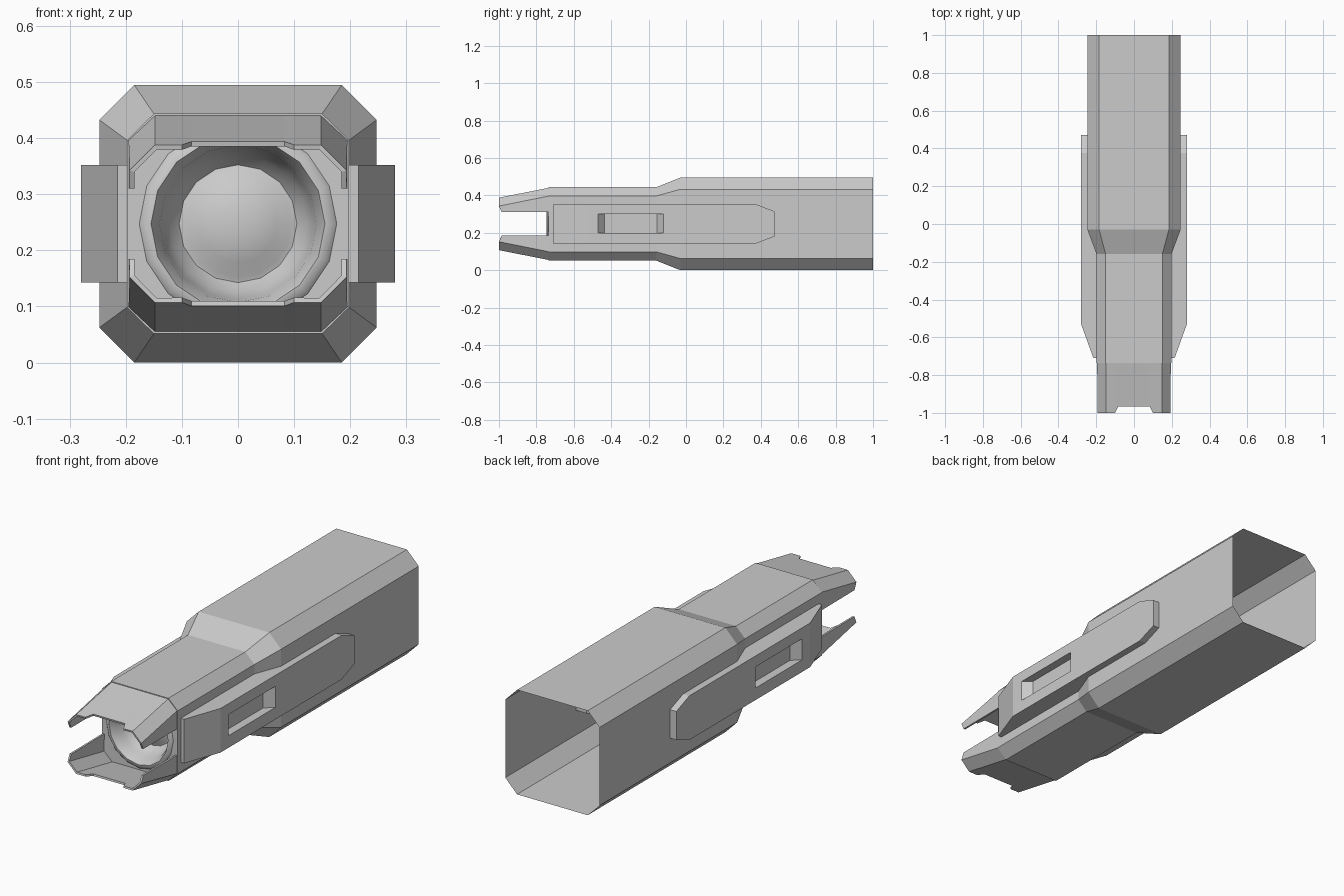
import bpy, bmesh
from math import sin, cos, pi

if "Cube" in bpy.data.objects:
    bpy.data.objects.remove(bpy.data.objects["Cube"])

ZC = 0.2475  # height of the long axis


def finish(name, bm, recalc=True):
    if recalc:
        bmesh.ops.recalc_face_normals(bm, faces=bm.faces)
    me = bpy.data.meshes.new(name)
    bm.to_mesh(me)
    bm.free()
    ob = bpy.data.objects.new(name, me)
    bpy.context.collection.objects.link(ob)
    return ob


def loft(bm, rings):
    """Join equal-length closed rings of points with quads."""
    rows = [[bm.verts.new(p) for p in ring] for ring in rings]
    for a, b in zip(rows, rows[1:]):
        n = len(a)
        for i in range(n):
            j = (i + 1) % n
            bm.faces.new((a[i], a[j], b[j], b[i]))
    return rows


def octagon(y, w, h, cx, cz):
    """Chamfered rectangle around the axis: half sizes w, h and corner points cx, cz."""
    pts = [(w, cz), (cx, h), (-cx, h), (-w, cz), (-w, -cz), (-cx, -h), (cx, -h), (w, -cz)]
    return [(x, y, ZC + z) for x, z in pts]


def circle(y, r, n=16):
    return [(r * cos(2 * pi * i / n), y, ZC + r * sin(2 * pi * i / n)) for i in range(n)]


# Hollow body, open at the back, with a round opening in the front face
bm = bmesh.new()
rows = loft(bm, [octagon(1.0, .247, .2475, .185, .185),
                 octagon(-.03, .247, .2475, .185, .185),
                 octagon(-.16, .198, .196, .150, .149),
                 octagon(-.735, .198, .196, .150, .149)])
hole = [bm.verts.new(p) for p in circle(-.735, .176)]
hole_edges = [bm.edges.new((hole[i], hole[(i + 1) % 16])) for i in range(16)]
front = rows[-1]
rim = [bm.edges.get((front[i], front[(i + 1) % 8])) for i in range(8)]
bmesh.ops.triangle_fill(bm, use_beauty=True, use_dissolve=False, edges=hole_edges + rim)
finish("body", bm)

# Emitter: raised rim, bowl and domed lens, turned about the axis
bm = bmesh.new()
profile = [(.176, -.735), (.168, -.743), (.155, -.745), (.140, -.715), (.136, -.69),
           (.122, -.655), (.105, -.635), (.095, -.638), (.07, -.652), (.035, -.661)]
rows = loft(bm, [circle(y, r) for r, y in profile])
tip = bm.verts.new((0, -.664, ZC))
for i in range(16):
    bm.faces.new((rows[-1][i], rows[-1][(i + 1) % 16], tip))
lens = finish("emitter_lens", bm)
bpy.context.view_layer.objects.active = lens
lens.select_set(True)
bpy.ops.object.shade_smooth_by_angle(angle=0.7)
lens.select_set(False)

# Jaws: thin tapering shells with a notched lip; back (x, z) then front (x, y, z)
half = [((.195, .310), (.193, -.985, .310)), ((.195, .396), (.193, -1.0, .343)),
        ((.148, .440), (.148, -1.0, .388)), ((.100, .440), (.100, -1.0, .388)),
        ((.083, .440), (.083, -.965, .394))]
for name, flip in (("upper_jaw", False), ("lower_jaw", True)):
    bm = bmesh.new()
    cols = half + [((-b[0], b[1]), (-f[0], f[1], f[2])) for b, f in reversed(half)]
    back = [bm.verts.new((b[0], -.735, b[1] - ZC)) for b, f in cols]
    lip = [bm.verts.new((f[0], f[1], f[2] - ZC)) for b, f in cols]
    for i in range(len(cols) - 1):
        bm.faces.new((back[i], back[i + 1], lip[i + 1], lip[i]))
    bm.normal_update()
    if sum(f.normal.z for f in bm.faces) < 0:
        bmesh.ops.reverse_faces(bm, faces=bm.faces)
    jaw = finish(name, bm, recalc=False)
    jaw.location.z = ZC
    jaw.rotation_euler.y = pi if flip else 0
    shell = jaw.modifiers.new("Shell", "SOLIDIFY")
    shell.thickness = .009
    shell.offset = -1

# Side plates: wedge nose, tapered tail and a recessed slot, mirrored left to right
bm = bmesh.new()
outline = [(-.71, .143), (-.53, .143), (.375, .143), (.472, .18),
           (.472, .315), (.375, .352), (-.53, .352), (-.71, .352)]
inner = [(.19, y, z) for y, z in outline]
outer = [(.215 if y < -.6 else .28, y, z) for y, z in outline]
nose0, A, B, C, D, E, F, nose1 = loft(bm, [inner, outer])[1]
bm.faces.new((nose0, A, F, nose1))
slot = [(.28, -.47, .20), (.28, -.12, .20), (.28, -.12, .30), (.28, -.47, .30)]
floor = [(.24, -.435, .20), (.24, -.155, .20), (.24, -.155, .30), (.24, -.435, .30)]
top, bottom = loft(bm, [slot, floor])
bm.faces.new(bottom)
a, b, c, d = top
for face in ((A, B, b, a), (B, C, D, E, c, b), (E, F, d, c), (F, A, a, d)):
    bm.faces.new(face)
plates = finish("side_plates", bm)
plates.modifiers.new("Mirror", "MIRROR").use_axis[0] = True
